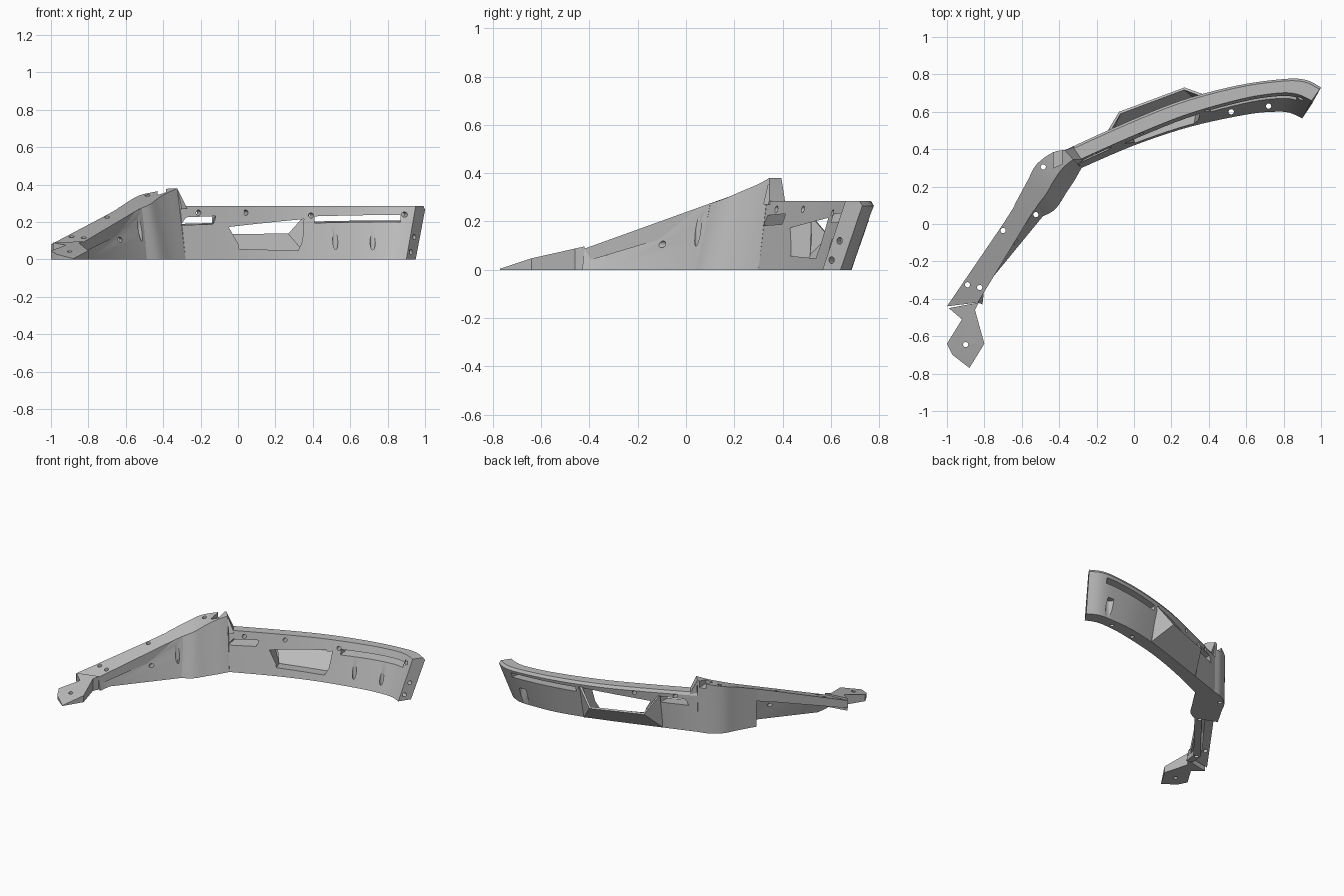
import bpy, bmesh, math
from mathutils import Vector

cube = bpy.data.objects.get("Cube")
if cube:
    bpy.data.objects.remove(cube, do_unlink=True)

grey = bpy.data.materials.new("plain grey")
grey.use_nodes = True
grey.diffuse_color = (0.5, 0.5, 0.5, 1)
grey.node_tree.nodes["Principled BSDF"].inputs["Base Color"].default_value = (0.5, 0.5, 0.5, 1)


def make(name, verts, faces):
    bm = bmesh.new()
    vs = [bm.verts.new(v) for v in verts]
    for f in faces:
        bm.faces.new([vs[i] for i in f])
    bmesh.ops.recalc_face_normals(bm, faces=bm.faces)
    mesh = bpy.data.meshes.new(name)
    bm.to_mesh(mesh)
    bm.free()
    mesh.materials.append(grey)
    ob = bpy.data.objects.new(name, mesh)
    bpy.context.collection.objects.link(ob)
    return ob


def loft(name, sections):
    """Skin a row of equal-sized cross-sections and cap both ends."""
    n, m = len(sections[0]), len(sections)
    verts = [p for s in sections for p in s]
    faces = [(i * n + j, i * n + (j + 1) % n, (i + 1) * n + (j + 1) % n, (i + 1) * n + j)
             for i in range(m - 1) for j in range(n)]
    faces += [tuple(range(n)), tuple(range((m - 1) * n, m * n))]
    return make(name, verts, faces)


def spline(sections, steps):
    """Smoothly interpolate between cross-sections."""
    out = []
    for i in range(len(sections) - 1):
        quad = [sections[max(0, min(len(sections) - 1, i + k))] for k in (-1, 0, 1, 2)]
        for s in range(steps):
            t = s / steps
            out.append([0.5 * (2 * b + (c - a) * t + (2 * a - 5 * b + 4 * c - d) * t * t
                               + (3 * b - a - 3 * c + d) * t ** 3)
                        for a, b, c, d in zip(*[[Vector(p) for p in q] for q in quad])])
    out.append([Vector(p) for p in sections[-1]])
    return out


cutters = []


def hole(start, direction, length, r=0.014):
    d = Vector(direction).normalized()
    side = d.orthogonal().normalized()
    up = d.cross(side)
    rings = []
    for k in (0, length):
        rings.append([Vector(start) + d * k + (side * math.cos(a) + up * math.sin(a)) * r
                      for a in [math.tau * i / 16 for i in range(16)]])
    cutters.append(loft("hole_cutter", rings))


def opening(front, back, y0, y1):
    """Cut between an x-z outline at y0 and another at y1."""
    cutters.append(loft("opening_cutter", [[(x, y0, z) for x, z in front],
                                           [(x, y1, z) for x, z in back]]))


# Curved leaning main wall: bottom front, bottom back, top back, top front
wall_plan = [
    [(-.28, .30), (-.37, .39), (-.37, .395), (-.31, .335)],
    [(0, .42), (-.04, .50), (-.05, .54), (-.02, .465)],
    [(.30, .52), (.27, .60), (.25, .66), (.28, .585)],
    [(.60, .585), (.56, .67), (.55, .74), (.58, .67)],
    [(.75, .60), (.75, .685), (.80, .775), (.77, .70)],
    [(.83, .595), (.87, .68), (.92, .77), (.87, .695)],
    [(.90, .565), (.95, .64), (1, .73), (.95, .66)],
]
sections = []
for bf, bb, tb, tf in wall_plan:
    edge = Vector(tb).lerp(Vector(tf), 0.15)
    sections.append([(*bf, 0), (*bb, 0), (*tb, .265), (*edge, .285), (*tf, .285)])
wall = loft("main_wall", spline(sections, 5))


def arm_z(y):
    return .12 + .36 * (y + .33)


# Solid corner block rising to a peak
corner = loft("corner_block", spline([
    [(-.28, .30, 0), (-.37, .39, 0), (-.37, .395, .38), (-.325, .345, .38)],
    [(-.32, .23, 0), (-.44, .37, 0), (-.43, .385, .365), (-.38, .30, .355)],
    [(-.36, .17, 0), (-.52, .31, 0), (-.52, .32, .345), (-.43, .23, .325)],
    [(-.42, .08, 0), (-.57, .22, 0), (-.57, .23, .32), (-.47, .16, .295)],
    [(-.49, .04, 0), (-.64, .10, 0), (-.64, .10, arm_z(.1)), (-.525, .09, arm_z(.09))],
], 4))
# Bevelled step where the corner drops to the wall
step = loft("corner_step", [
    [(-.36, .39, .27), (-.37, .395, .38), (-.325, .345, .38), (-.30, .32, .27)],
    [(-.32, .415, .27), (-.325, .41, .285), (-.28, .345, .285), (-.27, .34, .27)]])

# Sloping flange on top of the arm
flange = loft("arm_flange", [
    [(xo, yo, arm_z(yo) - t), (xo, yo, arm_z(yo)), (xi, yi, arm_z(yi)), (xi, yi, arm_z(yi) - t)]
    for xo, yo, xi, yi, t in [(-.63, .11, -.52, .10, .09), (-.70, 0, -.58, 0, .08),
                              (-1, -.44, -.835, -.42, .055)]])

# Leaning inner wall under the flange
inner = loft("arm_inner_wall", [
    [(bx, by, 0), (bx - .045, by + .02, 0), (tx - .045, ty + .02, arm_z(ty) - .01),
     (tx, ty, arm_z(ty))]
    for bx, by, tx, ty in [(-.48, .05, -.515, .10), (-.80, -.34, -.815, -.33),
                           (-.81, -.43, -.835, -.42)]])

# Wedge-shaped foot
plan = [(-.99, -.45), (-.92, -.51), (-1, -.64), (-.97, -.70), (-.88, -.77),
        (-.80, -.64), (-.85, -.46), (-.83, -.42)]


def foot_z(y):
    return .045 + .225 * (y + .65) if y > -.65 else max(.004, .045 * (y + .78) / .13)


foot = loft("foot", [[(x, y, 0) for x, y in plan], [(x, y, foot_z(y)) for x, y in plan]])

# Open scoop behind the window: ramp with two cheeks
scoop = make("rear_scoop",
             [(-.14, .465, 0), (.38, .635, 0), (.27, .73, .13), (-.08, .60, .13),
              (-.14, .50, .25), (.38, .69, .25)],
             [(0, 1, 2, 3), (0, 3, 4), (1, 5, 2)])
shell = scoop.modifiers.new("thickness", "SOLIDIFY")
shell.thickness = 0.015

# Window, flaring towards the scoop
opening([(-.04, .165), (.34, .165), (.30, .06), (.02, .06)],
        [(-.14, .25), (.36, .25), (.35, .03), (-.11, .03)], .40, .72)
# Long slots through the wall
opening([(.41, .19), (.41, .225), (.86, .225), (.86, .19)],
        [(.40, .215), (.40, .25), (.88, .25), (.88, .215)], .55, .82)
opening([(-.30, .18), (-.27, .22), (-.11, .22), (-.13, .18)],
        [(-.33, .20), (-.31, .245), (-.13, .245), (-.14, .20)], .28, .56)
# Notch in the corner peak
cutters.append(loft("notch_cutter", [
    [(-.43, .30, z), (-.385, .32, z), (-.385, .43, z), (-.43, .43, z)] for z in (.33, .45)]))

# Upright screw holes
for x, y in [(-.485, .305), (-.70, -.035), (-.89, -.325), (-.825, -.34), (-.90, -.645),
             (-.525, .05), (.52, .60), (.72, .63)]:
    hole((x, y, -.05), (0, 0, 1), .6)
hole((.81, .715, -.05), (0, 0, 1), .18, .028)
# Screw holes in the front faces
for x, y, z in [(-.20, .33, .25), (.05, .45, .25), (.40, .57, .235), (.91, .59, .24),
                (-.62, -.14, .105)]:
    hole((x, y, z), (-.25, 1, 0), .14)
# Screw holes in the end face
for x, y, z in [(.925, .60, .04), (.95, .63, .12)]:
    hole((x + .04, y - .02, z), (-.82, .45, 0), .09)

# Cut the openings, then bake and shade each part
parts = [wall, corner, step, flange, inner, foot, scoop]
for ob in parts[:-1]:
    xs = [v.co for v in ob.data.vertices]
    for c in cutters:
        cs = [v.co for v in c.data.vertices]
        if all(min(p[k] for p in cs) < max(p[k] for p in xs)
               and max(p[k] for p in cs) > min(p[k] for p in xs) for k in range(3)):
            cut = ob.modifiers.new("cut", "BOOLEAN")
            cut.operation = "DIFFERENCE"
            cut.solver = "EXACT"
            cut.object = c
bpy.context.view_layer.update()
graph = bpy.context.evaluated_depsgraph_get()
for ob, mesh in [(o, bpy.data.meshes.new_from_object(o.evaluated_get(graph))) for o in parts]:
    ob.modifiers.clear()
    ob.data = mesh
for c in cutters:
    bpy.data.objects.remove(c, do_unlink=True)
bpy.ops.object.select_all(action="DESELECT")
for ob in parts:
    ob.select_set(True)
bpy.context.view_layer.objects.active = wall
bpy.ops.object.shade_smooth_by_angle(angle=math.radians(28))
